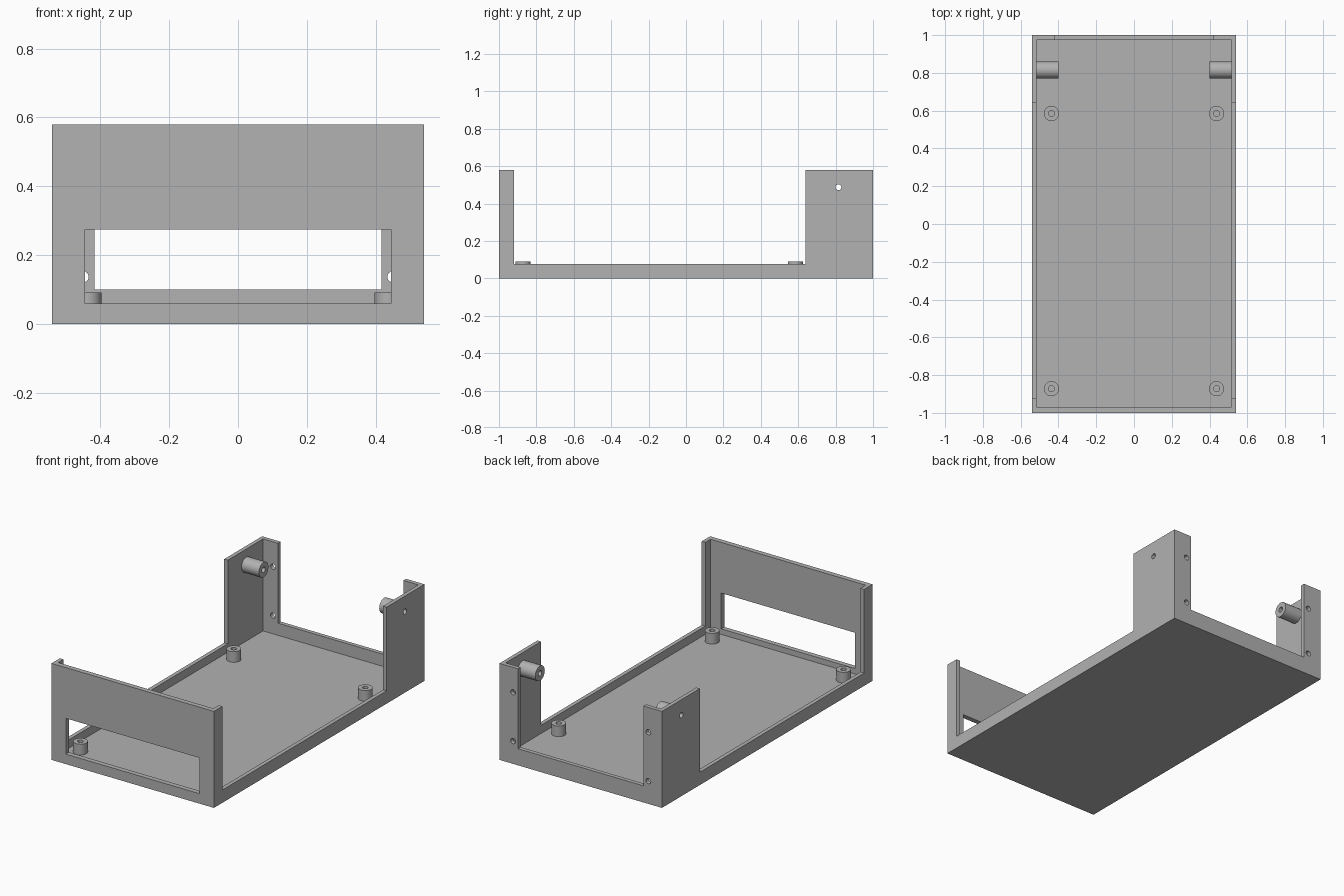
import bpy, bmesh, math
from mathutils import Matrix, Vector

cube = bpy.data.objects.get("Cube")
if cube:
    bpy.data.objects.remove(cube, do_unlink=True)

W, L, H = 0.54, 1.0, 0.58          # half width, half length, height
IN_X, FLOOR = 0.516, 0.027         # inner wall plane, floor top
HOLE, SEG = 0.016, 32

grey = bpy.data.materials.new("grey plastic")
grey.use_nodes = True
colour = (0.445, 0.445, 0.445, 1)
grey.diffuse_color = colour
grey.node_tree.nodes["Principled BSDF"].inputs["Base Color"].default_value = colour


def finish(name, bm):
    bmesh.ops.recalc_face_normals(bm, faces=bm.faces)
    mesh = bpy.data.meshes.new(name)
    bm.to_mesh(mesh)
    bm.free()
    mesh.materials.append(grey)
    ob = bpy.data.objects.new(name, mesh)
    bpy.context.collection.objects.link(ob)
    return ob


def box(name, lo, hi):
    lo, hi = Vector(lo), Vector(hi)
    bm = bmesh.new()
    m = Matrix.Translation((lo + hi) / 2) @ Matrix.Diagonal((*(hi - lo), 1))
    bmesh.ops.create_cube(bm, size=1, matrix=m)
    return finish(name, bm)


def rod(name, centre, axis, length, r=HOLE):
    bm = bmesh.new()
    rot = Vector((0, 0, 1)).rotation_difference(Vector(axis)).to_matrix().to_4x4()
    bmesh.ops.create_cone(bm, cap_ends=True, segments=SEG, radius1=r, radius2=r,
                          depth=length, matrix=Matrix.Translation(centre) @ rot)
    return finish(name, bm)


def smooth(ob):
    bpy.ops.object.select_all(action='DESELECT')
    ob.select_set(True)
    bpy.context.view_layer.objects.active = ob
    bpy.ops.object.shade_smooth_by_angle(angle=math.radians(30))


def tube(name, base, direction, length, r):
    """Hollow post whose open base sits on a wall or the floor."""
    rings = []
    bm = bmesh.new()
    rot = Vector((0, 0, 1)).rotation_difference(Vector(direction)).to_matrix()
    for radius, h in ((r, 0), (r, length), (HOLE, length), (HOLE, 0)):
        ring = []
        for i in range(SEG):
            a = math.tau * i / SEG
            p = Vector((radius * math.cos(a), radius * math.sin(a), h))
            ring.append(bm.verts.new(rot @ p + Vector(base)))
        rings.append(ring)
    for a, b in zip(rings, rings[1:]):
        for i in range(SEG):
            j = (i + 1) % SEG
            bm.faces.new((a[i], a[j], b[j], b[i]))
    smooth(finish(name, bm))


# Tray body, hollowed and opened by cutters
body = box("tray_body", (-W, -L, 0), (W, L, H))
cutters = [
    box("cavity_cutter", (-IN_X, -0.97, FLOOR), (IN_X, 0.975, 1)),
    box("side_opening_cutter", (-1, -0.92, 0.077), (1, 0.64, 1)),
    box("back_opening_cutter", (-0.417, 0.9, 0.1), (0.417, 1.1, 1)),
    box("front_window_cutter", (-0.445, -1.1, 0.06), (0.445, -0.9, 0.275)),
    rod("side_hole_cutter", (0, 0.815, 0.487), (1, 0, 0), 2),
]
for x in (-0.45, 0.45):
    for z in (0.137, 0.43):
        cutters.append(rod("back_hole_cutter", (x, L, z), (0, 1, 0), 0.2))

bpy.context.view_layer.objects.active = body
for c in cutters:
    mod = body.modifiers.new("cut", 'BOOLEAN')
    mod.operation, mod.solver, mod.object = 'DIFFERENCE', 'EXACT', c
    bpy.ops.object.modifier_apply(modifier=mod.name)
    bpy.data.objects.remove(c, do_unlink=True)
smooth(body)

# Floor standoffs and side screw bosses
for side, s in (("left", 1), ("right", -1)):
    for end, y in (("front", -0.872), ("back", 0.585)):
        tube(f"{end}_{side}_standoff", (s * 0.437, y, FLOOR), (0, 0, 1), 0.064, 0.04)
    tube(f"{side}_screw_boss", (s * IN_X, 0.815, 0.487), (-s, 0, 0), 0.116, 0.045)
